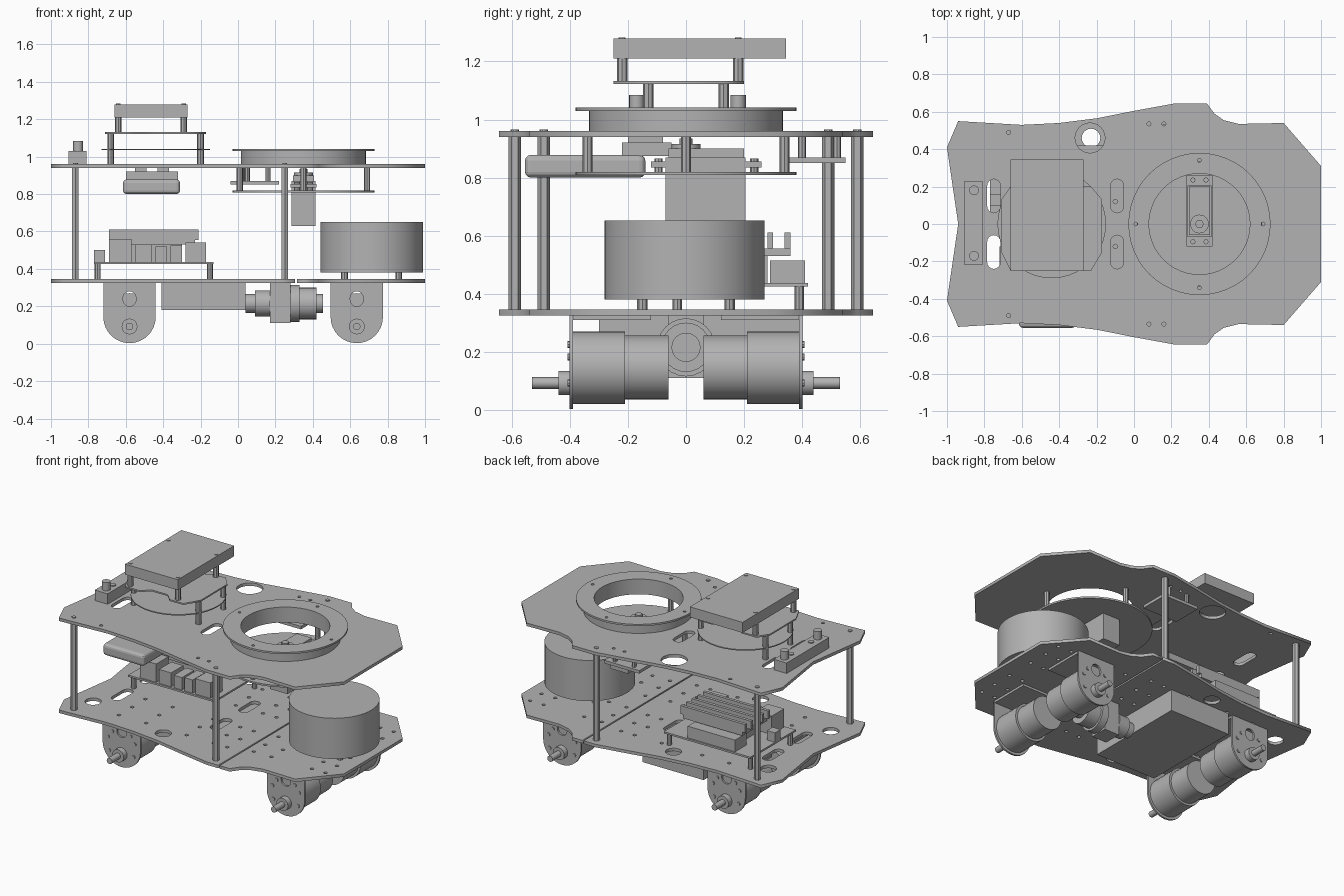
import bpy
from math import sin, cos, pi, radians
from mathutils import Matrix

cube = bpy.data.objects.get("Cube")
if cube:
    bpy.data.objects.remove(cube, do_unlink=True)

GREY = bpy.data.materials.new("mid grey")
GREY.use_nodes = True
GREY.diffuse_color = (0.45, 0.45, 0.45, 1)
GREY.node_tree.nodes["Principled BSDF"].inputs["Base Color"].default_value = (0.45, 0.45, 0.45, 1)


def finish(ob, name):
    ob.name = name
    ob.data.materials.clear()
    ob.data.materials.append(GREY)
    return ob


def box(name, x, y, z, bevel=0):
    """Box from (min, max) pairs."""
    bpy.ops.mesh.primitive_cube_add(size=1)
    ob = bpy.context.object
    spans = (x, y, z)
    ob.data.transform(Matrix.Translation([sum(s) / 2 for s in spans])
                      @ Matrix.Diagonal([s[1] - s[0] for s in spans] + [1]))
    if bevel:
        mod = ob.modifiers.new("rounded", 'BEVEL')
        mod.width, mod.segments = bevel, 3
    return finish(ob, name)


def rod(name, axis, centre, span, r, sides=24):
    """Cylinder along an axis; centre holds the two other coordinates in order."""
    bpy.ops.mesh.primitive_cylinder_add(vertices=sides, radius=r, depth=span[1] - span[0])
    ob = bpy.context.object
    pos = list(centre)
    pos.insert("xyz".index(axis), sum(span) / 2)
    turn = {"x": Matrix.Rotation(pi / 2, 4, 'Y'), "y": Matrix.Rotation(pi / 2, 4, 'X'),
            "z": Matrix.Identity(4)}[axis]
    ob.data.transform(Matrix.Translation(pos) @ turn)
    bpy.ops.object.shade_smooth_by_angle(angle=radians(35))
    return finish(ob, name)


def circle(x, y, r, n=24):
    return [(x + r * cos(2 * pi * i / n), y + r * sin(2 * pi * i / n)) for i in range(n)]


def slot(x, y, w, h, n=8):
    """Upright slot with rounded ends."""
    r, s = w / 2, h / 2 - w / 2
    return ([(x + r * cos(pi * i / n), y + s + r * sin(pi * i / n)) for i in range(n + 1)]
            + [(x - r * cos(pi * i / n), y - s - r * sin(pi * i / n)) for i in range(n + 1)])


def sheet(name, loops, span, upright=False):
    """Flat part: first loop is the outline, the others are holes."""
    cu = bpy.data.curves.new(name, 'CURVE')
    cu.dimensions, cu.fill_mode = '2D', 'BOTH'
    cu.extrude = (span[1] - span[0]) / 2
    for loop in loops:
        sp = cu.splines.new('POLY')
        sp.points.add(len(loop) - 1)
        for p, (x, y) in zip(sp.points, loop):
            p.co = (x, y, 0, 1)
        sp.use_cyclic_u = True
    tmp = bpy.data.objects.new(name, cu)
    bpy.context.collection.objects.link(tmp)
    bpy.context.view_layer.update()
    me = bpy.data.meshes.new_from_object(tmp.evaluated_get(bpy.context.evaluated_depsgraph_get()))
    bpy.data.objects.remove(tmp, do_unlink=True)
    mid = sum(span) / 2
    if upright:
        me.transform(Matrix.Translation((0, mid, 0)) @ Matrix.Rotation(pi / 2, 4, 'X'))
    else:
        me.transform(Matrix.Translation((0, 0, mid)))
    ob = bpy.data.objects.new(name, me)
    bpy.context.collection.objects.link(ob)
    return finish(ob, name)


# chassis outline, mirrored across y
half = [(-0.94, 0), (-1, 0.41), (-0.94, 0.55), (-0.6, 0.53), (-0.4, 0.54), (-0.2, 0.565),
        (0, 0.605), (0.22, 0.645), (0.39, 0.645), (0.43, 0.59), (0.48, 0.555), (0.56, 0.535),
        (0.8, 0.54), (1, 0.31)]
outline = half + [(x, -y) for x, y in reversed(half[1:])]

# top deck with slots, cable hole and sensor opening
RX = 0.35
holes = [slot(x, y, 0.07, 0.18) for x in (-0.75, -0.09) for y in (-0.15, 0.15)]
holes += [circle(-0.235, 0.46, 0.08), circle(RX, 0, 0.27, 48)]
holes += [circle(x, s * y, 0.011, 8) for s in (-1, 1) for x, y in ((-0.67, 0.49), (0.16, 0.535), (0.08, 0.535))]
sheet("top_deck", [outline] + holes, (0.94, 0.96))

# bottom deck in two halves with a narrow seam
def cut_outline(keep, seam):
    pts = [p for p in outline if keep * p[0] > keep * seam]
    ends = [(seam, 0.645), (seam, -0.645)]
    if keep > 0:
        return ends[:1] + pts + ends[1:]
    i = next(k for k, p in enumerate(pts) if p == (0.22, 0.645))
    return pts[:i + 1] + ends + pts[i + 1:]


grid = [circle(x, s * y, 0.012, 8) for x in (-0.6, -0.4, -0.1, 0.1, 0.2) for y in (0.12, 0.26, 0.4)
        for s in (-1, 1)]
grid += [circle(x, s * y, 0.05, 16) for s in (-1, 1) for x, y in ((-0.84, 0.33), (-0.23, 0.46))]
grid += [slot(x, s * 0.15, 0.07, 0.18) for s in (-1, 1) for x in (-0.75, -0.02)]
sheet("rear_bottom_deck", [cut_outline(-1, 0.305)] + grid, (0.325, 0.345))
grid = [circle(x, s * y, 0.012, 8) for x in (0.37, 0.5, 0.8, 0.9) for y in (0.1, 0.24, 0.36) for s in (-1, 1)]
sheet("front_bottom_deck", [cut_outline(1, 0.315)] + grid, (0.325, 0.345))

# deck pillars
for x, y in ((-0.87, 0.49), (0.25, 0.59)):
    for s in (-1, 1):
        rod("deck_pillar", "z", (x, s * y), (0.345, 0.94), 0.021, 6)
        rod("pillar_screw", "z", (x, s * y), (0.96, 0.965), 0.014, 10)

# turntable: ring, flange, lower disc and hangers
sheet("turntable_ring", [circle(RX, 0, 0.335, 48), circle(RX, 0, 0.27, 48)], (0.96, 1.03))
ends = [(RX + 0.34 * cos(a), 0.34 * sin(a)) for a in (0, pi / 2, pi, 3 * pi / 2)]
sheet("turntable_flange", [circle(RX, 0, 0.38, 48), circle(RX, 0, 0.27, 48)]
      + [circle(x, y, 0.01, 8) for x, y in ends], (1.03, 1.042))
sheet("turntable_disc", [circle(RX, 0, 0.38, 48)], (0.808, 0.82))
for x, y in ends:
    rod("disc_hanger", "z", (x, y), (0.82, 0.94), 0.017, 8)

# turntable servo
box("servo_body", (0.285, 0.415), (-0.07, 0.205), (0.63, 0.87))
box("servo_ears", (0.28, 0.42), (-0.12, 0.26), (0.835, 0.855))
box("servo_cap", (0.295, 0.405), (-0.06, 0.2), (0.87, 0.9))
rod("servo_hub", "z", (RX, 0), (0.9, 0.915), 0.05)
rod("servo_shaft", "z", (RX, 0), (0.915, 0.935), 0.022, 12)
for x in (0.315, 0.385):
    for y in (-0.095, 0.235):
        rod("servo_screw", "z", (x, y), (0.82, 0.865), 0.014, 8)

# small board hung under the top deck
box("hung_board", (-0.04, 0.22), (0.35, 0.55), (0.85, 0.87))
for x, y in ((0.05, 0.4), (0.16, 0.52), (0.02, 0.52)):
    rod("hung_board_spacer", "z", (x, y), (0.85, 0.94), 0.014, 8)

# camera bar under the top deck
box("camera_body", (-0.615, -0.31), (-0.555, -0.14), (0.8, 0.878), 0.02)
box("camera_mount", (-0.6, -0.32), (-0.22, -0.05), (0.875, 0.92))
for x in (-0.52, -0.4):
    box("camera_bracket", (x - 0.03, x + 0.03), (-0.2, -0.08), (0.9, 0.94))

# raised stack with sensor disc, middle plate and top panel
SX = -0.44
rod("stack_disc", "z", (SX, 0), (1.035, 1.042), 0.29, 40)
sheet("stack_plate", [[(-0.71, -0.15), (-0.66, -0.25), (-0.55, -0.25), (-0.5, -0.2), (-0.38, -0.2),
                       (-0.33, -0.25), (-0.23, -0.25), (-0.17, -0.15), (-0.17, 0.13), (-0.23, 0.2),
                       (-0.33, 0.2), (-0.38, 0.16), (-0.5, 0.16), (-0.55, 0.2), (-0.66, 0.2),
                       (-0.71, 0.13)]], (1.122, 1.132))
box("top_panel", (-0.66, -0.27), (-0.25, 0.345), (1.21, 1.28))
for s in (-1, 1):
    for y in (-0.13, 0.13):
        rod("stack_post", "z", (SX + s * 0.24, y), (0.96, 1.122), 0.018, 8)
    for y in (-0.22, 0.18):
        rod("panel_post", "z", (-0.465 + s * 0.175, y), (1.132, 1.21), 0.018, 8)
        rod("panel_screw", "z", (-0.465 + s * 0.175, y), (1.28, 1.283), 0.012, 8)

# switch block
box("switch_block", (-0.905, -0.81), (-0.22, 0.23), (0.96, 1.03))
for y in (-0.17, 0.18):
    rod("switch_knob", "z", (-0.855, y), (1.03, 1.085), 0.026, 16)
for y in (-0.1, 0.11):
    rod("switch_light", "z", (-0.855, y), (1.03, 1.036), 0.018, 12)

# controller board with connectors and heat sink
box("controller_board", (-0.77, -0.13), (-0.06, 0.42), (0.425, 0.437))
for x in (-0.75, -0.15):
    for y in (-0.03, 0.39):
        rod("board_post", "z", (x, y), (0.345, 0.425), 0.016, 8)
for x0, x1, z in ((-0.69, -0.57, 0.56), (-0.55, -0.46, 0.53), (-0.44, -0.38, 0.52),
                  (-0.36, -0.3, 0.525), (-0.28, -0.17, 0.54)):
    box("connector", (x0, x1), (-0.05, 0.08), (0.437, z))
box("side_socket", (-0.77, -0.71), (0.1, 0.16), (0.437, 0.5))
box("rear_socket", (-0.65, -0.3), (0.29, 0.41), (0.437, 0.515))
box("heat_sink_base", (-0.67, -0.23), (0.1, 0.36), (0.53, 0.555))
box("heat_sink_core", (-0.6, -0.3), (0.12, 0.28), (0.437, 0.53))
for i in range(5):
    y = 0.1 + i * 0.06
    box("heat_sink_fin", (-0.69, -0.21), (y, y + 0.02), (0.555, 0.61))

# drum on short posts
rod("drum", "z", (0.715, -0.005), (0.38, 0.652), 0.275, 48)
for x in (0.57, 0.86):
    for y in (-0.15, 0.15):
        rod("drum_post", "z", (x, y), (0.345, 0.38), 0.018, 8)

# battery box
box("battery_box", (-0.41, 0.04), (-0.3, 0.4), (0.18, 0.325))

# centre drive under the deck
box("drive_bracket", (0.17, 0.28), (-0.06, 0.06), (0.11, 0.325))
for x0, x1, r in ((0.04, 0.09, 0.05), (0.09, 0.17, 0.07), (0.28, 0.33, 0.1), (0.33, 0.42, 0.085), (0.42, 0.455, 0.05)):
    rod("drive_barrel", "x", (0, 0.215), (x0, x1), r)

# four gear motors with upright brackets
for x in (-0.58, 0.635):
    face = [(x + 0.14, 0.325), (x - 0.14, 0.325)] + [
        (x - 0.14 * cos(pi * i / 16), 0.143 - 0.14 * sin(pi * i / 16)) for i in range(17)]
    for s in (-1, 1):
        def along(a, b):
            return tuple(sorted((s * a, s * b)))
        sheet("motor_bracket", [face, slot(x, 0.24, 0.07, 0.08)], along(0.39, 0.402), True)
        box("bracket_foot", (x - 0.14, x + 0.14), along(0.12, 0.39), (0.31, 0.325))
        rod("gearbox", "y", (x, 0.145), along(0.21, 0.39), 0.125, 32)
        rod("motor", "y", (x, 0.145), along(0.06, 0.21), 0.11, 32)
        rod("shaft_boss", "y", (x, 0.092), along(0.4, 0.44), 0.042)
        rod("drive_shaft", "y", (x, 0.092), along(0.44, 0.53), 0.02, 12)
        for a in (20, 160, 210, 330, 50, 130):
            c = (x + 0.105 * cos(radians(a)), 0.145 + 0.105 * sin(radians(a)))
            rod("bracket_screw", "y", c, along(0.4, 0.408), 0.012, 8)
